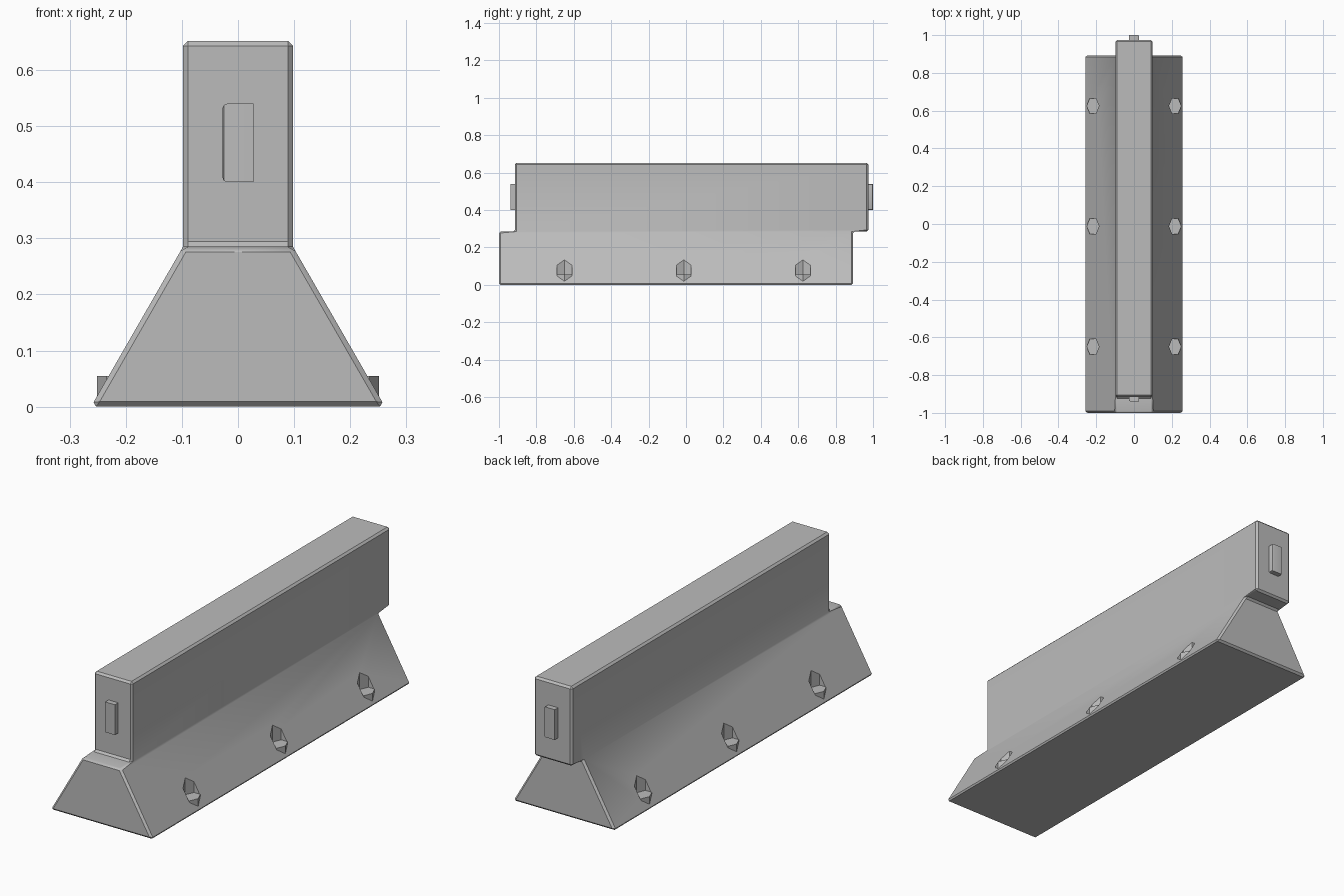
import bpy, bmesh, math
from mathutils import Matrix

cube = bpy.data.objects.get("Cube")
if cube:
    bpy.data.objects.remove(cube, do_unlink=True)

concrete = bpy.data.materials.new("concrete grey")
concrete.use_nodes = True
concrete.diffuse_color = (0.5, 0.5, 0.5, 1)
concrete.node_tree.nodes["Principled BSDF"].inputs["Base Color"].default_value = (0.5, 0.5, 0.5, 1)


def make_object(name, bm):
    bmesh.ops.recalc_face_normals(bm, faces=bm.faces)
    mesh = bpy.data.meshes.new(name)
    bm.to_mesh(mesh)
    bm.free()
    mesh.materials.append(concrete)
    obj = bpy.data.objects.new(name, mesh)
    bpy.context.collection.objects.link(obj)
    return obj


def activate(obj):
    bpy.ops.object.select_all(action='DESELECT')
    obj.select_set(True)
    bpy.context.view_layer.objects.active = obj


def add_hex(bm, x, y, z0, z1):
    """Upright six-sided prism with points towards +x and -x."""
    rx, ry = 0.033, 0.04
    outline = [(rx, 0), (rx / 2, ry), (-rx / 2, ry), (-rx, 0), (-rx / 2, -ry), (rx / 2, -ry)]
    bottom = [bm.verts.new((x + a, y + b, z0)) for a, b in outline]
    face = bm.faces.new(bottom)
    result = bmesh.ops.extrude_face_region(bm, geom=[face])
    for v in result["geom"]:
        if isinstance(v, bmesh.types.BMVert):
            v.co.z = z1


# Barrier body: sloped foot with an upright wall shifted backwards
FOOT_FRONT, WALL_FRONT, FOOT_BACK, WALL_BACK = -1.0, -0.915, 0.893, 0.975
FOOT_W, WALL_W, SHOULDER, TOP = 0.262, 0.098, 0.285, 0.652
bm = bmesh.new()


def pair(half, y, z):
    return [bm.verts.new((s * half, y, z)) for s in (-1, 1)]


foot_f, foot_b = pair(FOOT_W, FOOT_FRONT, 0), pair(FOOT_W, FOOT_BACK, 0)
step_f, wall_f = pair(WALL_W, FOOT_FRONT, SHOULDER), pair(WALL_W, WALL_FRONT, SHOULDER)
step_b, wall_b = pair(WALL_W, FOOT_BACK, SHOULDER), pair(WALL_W, WALL_BACK, SHOULDER)
top_f, top_b = pair(WALL_W, WALL_FRONT, TOP), pair(WALL_W, WALL_BACK, TOP)
rows = [foot_f, step_f, wall_f, top_f, top_b, wall_b, step_b, foot_b]
for a, b in zip(rows, rows[1:] + rows[:1]):
    bm.faces.new((a[0], a[1], b[1], b[0]))
for s in (0, 1):
    bm.faces.new([r[s] for r in (foot_f, foot_b, step_b, wall_f, step_f)])
    bm.faces.new([r[s] for r in (wall_f, step_b, wall_b, top_b, top_f)])
bmesh.ops.recalc_face_normals(bm, faces=bm.faces)
sharp = [e for e in bm.edges if e.calc_face_angle() > math.radians(35)]
bmesh.ops.bevel(bm, geom=sharp, offset=0.009, segments=1, profile=0.5, affect='EDGES')
body = make_object("barrier_body", bm)

# Bolt pockets cut into both slopes
spots = [(s * 0.218, y) for s in (-1, 1) for y in (-0.65, -0.012, 0.625)]
bm = bmesh.new()
for x, y in spots:
    add_hex(bm, x, y, 0.05, 0.22)
cutter = make_object("pocket_cutter", bm)
activate(body)
mod = body.modifiers.new("pockets", 'BOOLEAN')
mod.operation = 'DIFFERENCE'
mod.solver = 'EXACT'
mod.object = cutter
bpy.ops.object.modifier_apply(modifier=mod.name)
bpy.data.objects.remove(cutter, do_unlink=True)
bpy.ops.object.shade_smooth_by_angle(angle=math.radians(35))
weighted = body.modifiers.new("weighted normals", 'WEIGHTED_NORMAL')
weighted.keep_sharp = True

# Hexagonal anchor pads standing in the pockets
for i, (x, y) in enumerate(spots):
    bm = bmesh.new()
    add_hex(bm, x, y, 0.015, 0.055)
    make_object(f"anchor_pad_{i + 1}", bm)

# Connector tabs on both ends, rounded on one side
for name, wall_y, turn in (("front_tab", WALL_FRONT, 0), ("back_tab", -WALL_BACK, math.pi)):
    bm = bmesh.new()
    bmesh.ops.create_cube(bm, size=1)
    bmesh.ops.scale(bm, vec=(0.055, 0.035, 0.14), verts=bm.verts)
    edges = [e for e in bm.edges
             if any(v.co.x < 0 for v in e.verts) and any(v.co.y < 0 for v in e.verts)
             and all(v.co.x < 0 for v in e.verts)]
    edges = [e for e in edges if not all(abs(v.co.y - 0.0175) < 1e-4 for v in e.verts)]
    bmesh.ops.bevel(bm, geom=edges, offset=0.008, segments=2, profile=0.5, affect='EDGES')
    bmesh.ops.translate(bm, vec=(0, wall_y - 0.007, 0.47), verts=bm.verts)
    bmesh.ops.rotate(bm, cent=(0, 0, 0), matrix=Matrix.Rotation(turn, 3, 'Z'), verts=bm.verts)
    tab = make_object(name, bm)
    activate(tab)
    bpy.ops.object.shade_smooth_by_angle(angle=math.radians(40))
